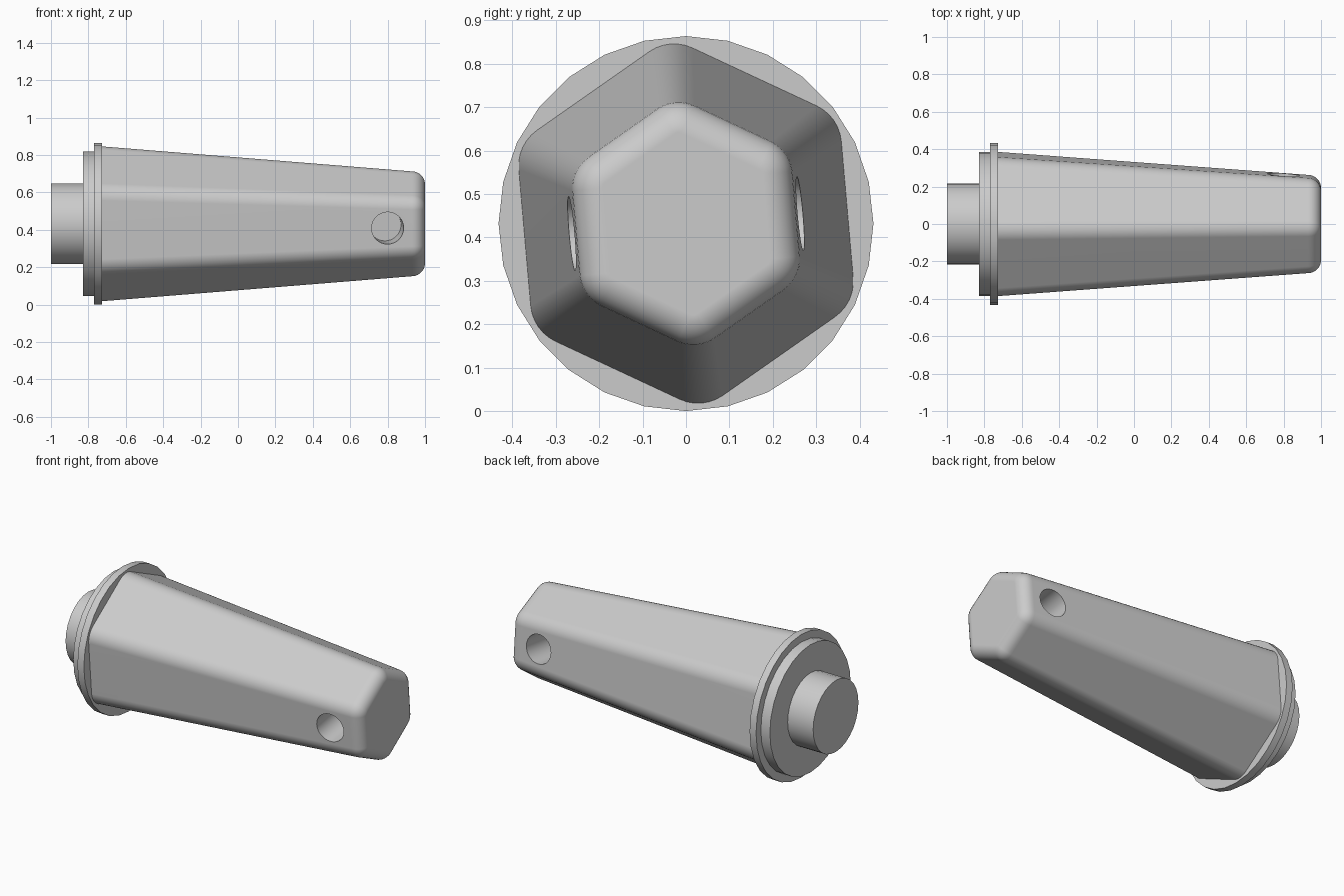
import bpy, bmesh
from math import sin, cos, radians, pi, tau
from mathutils import Vector

if "Cube" in bpy.data.objects:
    bpy.data.objects.remove(bpy.data.objects["Cube"])

AXIS_Z = 0.432
TILT = radians(5)      # twist of the hexagon about its long axis

grey = bpy.data.materials.new("light grey")
grey.use_nodes = True
grey.diffuse_color = (0.6, 0.6, 0.6, 1)
grey.node_tree.nodes["Principled BSDF"].inputs["Base Color"].default_value = (0.6, 0.6, 0.6, 1)


def make_object(name, bm):
    bmesh.ops.recalc_face_normals(bm, faces=bm.faces)
    mesh = bpy.data.meshes.new(name)
    bm.to_mesh(mesh)
    bm.free()
    mesh.materials.append(grey)
    obj = bpy.data.objects.new(name, mesh)
    bpy.context.collection.objects.link(obj)
    return obj


def loft(name, sections):
    """Skin closed rings of points and cap both ends."""
    bm = bmesh.new()
    rings = [[bm.verts.new(p) for p in ring] for ring in sections]
    for a, b in zip(rings, rings[1:]):
        for i in range(len(a)):
            j = (i + 1) % len(a)
            bm.faces.new((a[i], a[j], b[j], b[i]))
    bm.faces.new(rings[0])
    bm.faces.new(rings[-1])
    return make_object(name, bm)


def circle(x, radius, sides=28):
    return [(x, radius * cos(tau * i / sides), AXIS_Z + radius * sin(tau * i / sides))
            for i in range(sides)]


def rounded_hexagon(x, apothem, corner, steps=6):
    """Hexagon with rounded corners, across the long axis."""
    points = []
    reach = (apothem - corner) / cos(pi / 6)
    for k in range(6):
        mid = TILT + pi / 2 + k * pi / 3
        for s in range(steps + 1):
            a = mid + (s / steps - 0.5) * pi / 3
            points.append((x, reach * cos(mid) + corner * cos(a),
                           AXIS_Z + reach * sin(mid) + corner * sin(a)))
    return points


def smooth(obj):
    bpy.ops.object.select_all(action='DESELECT')
    obj.select_set(True)
    bpy.context.view_layer.objects.active = obj
    bpy.ops.object.shade_smooth_by_angle(angle=radians(35))


# Tapered hexagonal body with a rounded end
BASE_X, TIP_X, FILLET = -0.74, 0.93, 0.07
BASE_A, TIP_A = 0.374, 0.255
sections = [rounded_hexagon(BASE_X, BASE_A, 0.1)]
for i in range(8):
    t = i / 7 * pi / 2
    inset = FILLET * (1 - cos(t))
    sections.append(rounded_hexagon(TIP_X + FILLET * sin(t), TIP_A - inset, 0.085 - inset))
body = loft("tapered_body", sections)

# Blind round holes, square to the two side faces
taper = (BASE_A - TIP_A) / (TIP_X - BASE_X)
hole_x = 0.80
apothem = BASE_A - taper * (hole_x - BASE_X)
for side in (-1, 1):
    out = Vector((0, side * cos(TILT), side * sin(TILT)))
    normal = (out + Vector((taper, 0, 0))).normalized()
    bm = bmesh.new()
    bmesh.ops.create_cone(bm, cap_ends=True, segments=32, radius1=0.086, radius2=0.086, depth=0.4)
    cutter = make_object("hole_cutter", bm)
    cutter.location = Vector((hole_x, 0, AXIS_Z)) + out * apothem
    cutter.rotation_mode = 'QUATERNION'
    cutter.rotation_quaternion = normal.to_track_quat('Z', 'Y')
    cutter.hide_render = True
    cut = body.modifiers.new("hole", 'BOOLEAN')
    cut.operation = 'DIFFERENCE'
    cut.solver = 'EXACT'
    cut.object = cutter
    bpy.context.view_layer.update()
    bpy.context.view_layer.objects.active = body
    bpy.ops.object.modifier_apply(modifier=cut.name)
    bpy.data.objects.remove(cutter)
smooth(body)
weighted = body.modifiers.new("even shading", 'WEIGHTED_NORMAL')
weighted.keep_sharp = True

# Round flange, collar and shaft stub
for name, x0, x1, radius in (("flange", -0.77, -0.727, 0.432),
                             ("collar", -0.83, -0.76, 0.386),
                             ("shaft_stub", -1.0, -0.82, 0.216)):
    smooth(loft(name, [circle(x0, radius), circle(x1, radius)]))
